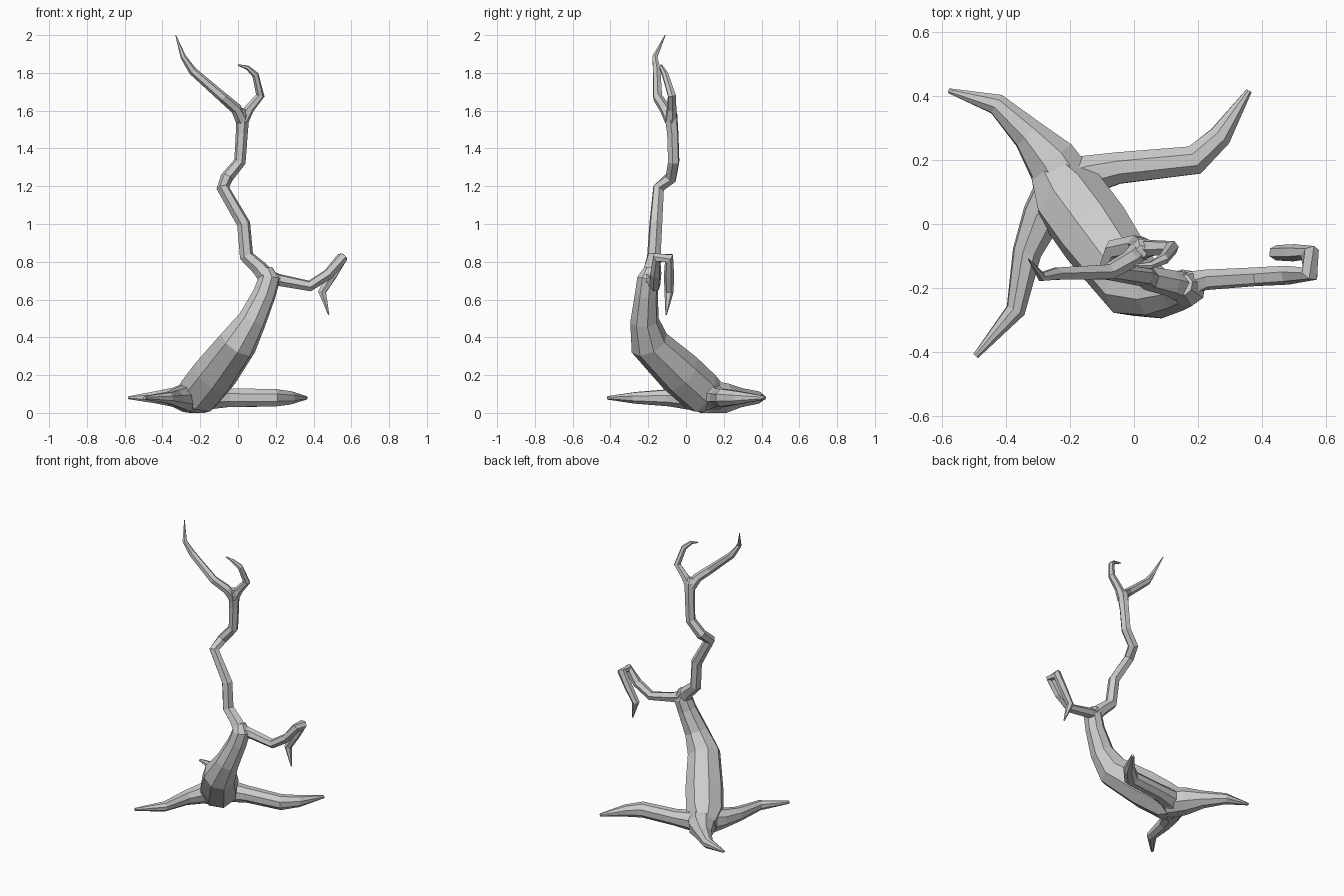
import bpy, bmesh, math
from mathutils import Vector


def limb(name, pts, sides=8):
    """Faceted tube through (x, y, z, radius) points, capped at both ends."""
    bm = bmesh.new()
    pos = [Vector(p[:3]) for p in pts]
    rings, ref = [], None
    for i, p in enumerate(pos):
        a = (p - pos[i - 1]).normalized() if i else None
        b = (pos[i + 1] - p).normalized() if i < len(pos) - 1 else None
        t = ((a or b) + (b or a)).normalized()
        if ref is None:
            ref = t.orthogonal().normalized()
        u = (ref - t * ref.dot(t)).normalized()
        v = t.cross(u)
        ref = u
        ring = []
        for k in range(sides):
            ang = 2 * math.pi * (k + 0.5) / sides
            q = p + (u * math.cos(ang) + v * math.sin(ang)) * pts[i][3]
            q.z = max(q.z, 0.0)
            ring.append(bm.verts.new(q))
        rings.append(ring)
    for r0, r1 in zip(rings, rings[1:]):
        for k in range(sides):
            n = (k + 1) % sides
            bm.faces.new((r0[k], r0[n], r1[n], r1[k]))
    bm.faces.new(rings[0][::-1])
    bm.faces.new(rings[-1])
    bmesh.ops.recalc_face_normals(bm, faces=bm.faces)
    me = bpy.data.meshes.new(name)
    bm.to_mesh(me)
    bm.free()
    ob = bpy.data.objects.new(name, me)
    bpy.context.collection.objects.link(ob)
    return ob


# Leaning lower trunk
limb("trunk", [(-.26, .17, .075, .075), (-.2, .08, .11, .12), (-.12, -.03, .21, .122),
               (0, -.195, .37, .105), (.075, -.22, .49, .077),
               (.14, -.21, .63, .062), (.165, -.2, .71, .06), (.15, -.19, .76, .035)])

# Crooked upper stem
limb("upper_stem", [(.16, -.2, .71, .05), (.115, -.185, .765, .042), (.045, -.17, .83, .038),
                    (.03, -.16, 1.0, .036), (-.08, -.145, 1.19, .034),
                    (-.06, -.08, 1.245, .034), (.01, -.065, 1.33, .032),
                    (.02, -.07, 1.48, .032), (.025, -.08, 1.58, .036), (.025, -.085, 1.61, .02)], 6)

# Forked crown
limb("left_fork", [(.02, -.08, 1.55, .034), (-.01, -.11, 1.61, .03), (-.08, -.15, 1.67, .027),
                   (-.24, -.155, 1.81, .022), (-.29, -.165, 1.885, .015), (-.33, -.11, 2.0, .002)], 6)
limb("right_fork", [(.025, -.08, 1.55, .034), (.06, -.075, 1.61, .026), (.118, -.075, 1.68, .023),
                    (.092, -.11, 1.79, .018), (.05, -.13, 1.828, .012), (0, -.13, 1.842, .004)], 6)

# Side branch that hooks back on itself
limb("hooked_branch", [(.15, -.2, .715, .05), (.22, -.175, .703, .033), (.38, -.165, .672, .03),
                       (.48, -.16, .735, .03), (.55, -.155, .82, .03), (.55, -.09, .82, .03),
                       (.50, -.09, .73, .027), (.445, -.09, .64, .024), (.48, -.105, .52, .004)], 6)

# Three spreading roots
limb("back_left_root", [(-.2, .1, .085, .1), (-.26, .2, .08, .085), (-.33, .28, .082, .055),
                        (-.43, .375, .082, .035), (-.58, .417, .08, .008)])
limb("front_left_root", [(-.22, .1, .085, .1), (-.29, .02, .08, .065), (-.335, -.09, .08, .047),
                         (-.37, -.27, .08, .032), (-.495, -.413, .08, .01)])
limb("right_root", [(-.22, .12, .085, .09), (-.14, .155, .08, .065), (-.05, .175, .08, .053),
                    (.19, .2, .08, .05), (.27, .275, .08, .038), (.36, .417, .08, .01)])
